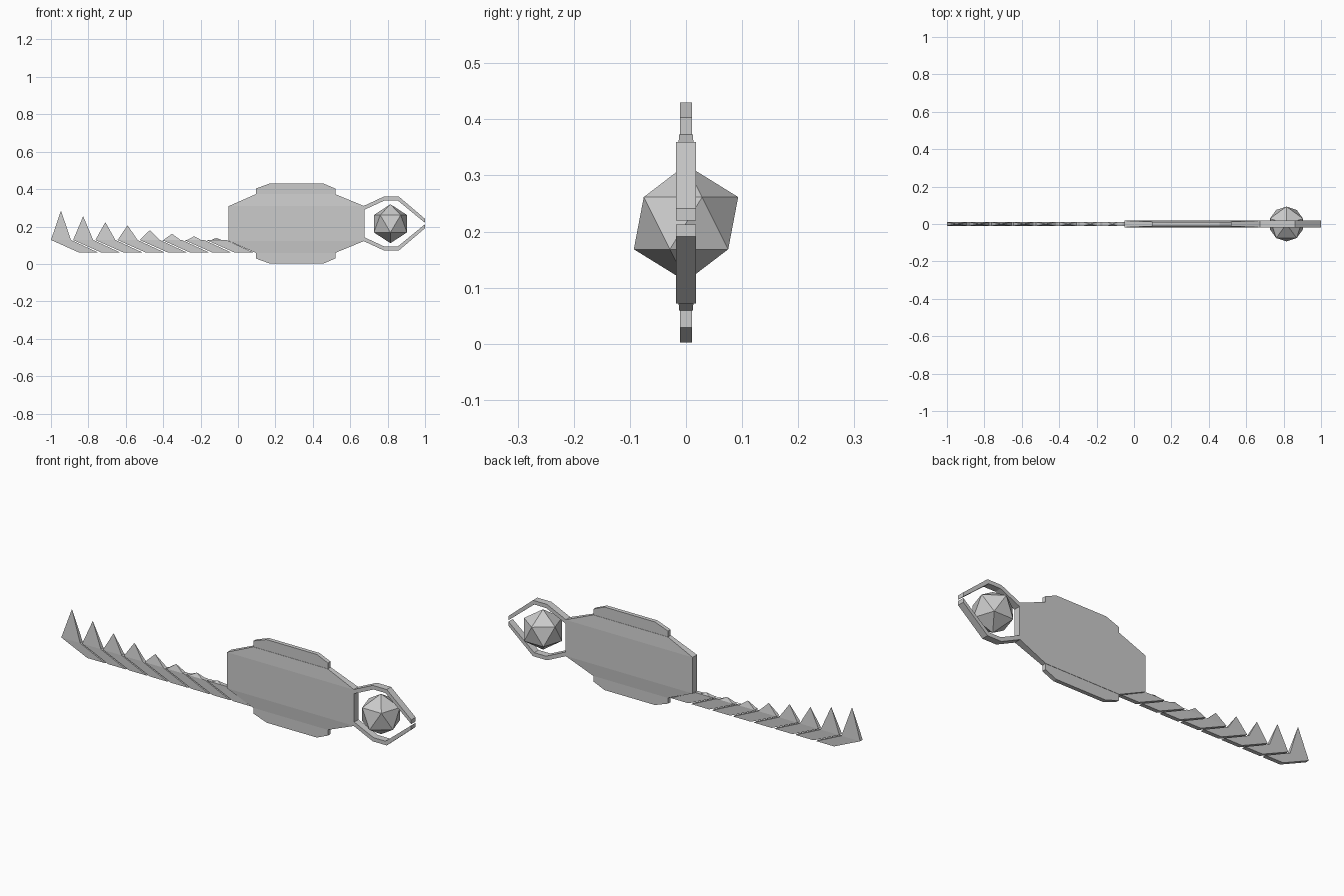
import bpy, bmesh

if "Cube" in bpy.data.objects:
    bpy.data.objects.remove(bpy.data.objects["Cube"])

ZC = 0.216  # height of the long axis

mat = bpy.data.materials.new("plain grey")
mat.diffuse_color = (0.6, 0.6, 0.6, 1)
mat.use_nodes = True
mat.node_tree.nodes["Principled BSDF"].inputs["Base Color"].default_value = mat.diffuse_color


def finish(name, bm):
    bmesh.ops.recalc_face_normals(bm, faces=bm.faces)
    me = bpy.data.meshes.new(name)
    bm.to_mesh(me)
    bm.free()
    me.materials.append(mat)
    ob = bpy.data.objects.new(name, me)
    bpy.context.collection.objects.link(ob)
    return ob


def prism(bm, pts, half):
    """Extrude an x-z outline to y = -half .. half."""
    a = [bm.verts.new((x, -half, z)) for x, z in pts]
    b = [bm.verts.new((x, half, z)) for x, z in pts]
    bm.faces.new(a)
    bm.faces.new(b[::-1])
    n = len(pts)
    for i in range(n):
        j = (i + 1) % n
        bm.faces.new((a[i], b[i], b[j], a[j]))


# Body: thick middle band that thins towards the long edges
bm = bmesh.new()
rows = []
for dz, x0, x1, t in ((-0.157, 0.095, 0.52, 0.012), (-0.093, -0.05, 0.675, 0.0178),
                      (0.093, -0.05, 0.675, 0.0178), (0.157, 0.095, 0.52, 0.012)):
    z = ZC + dz
    rows.append([bm.verts.new(p) for p in
                 ((x0, -t, z), (x1, -t, z), (x1, t, z), (x0, t, z))])
for r, s in zip(rows, rows[1:]):
    for i in range(4):
        j = (i + 1) % 4
        bm.faces.new((r[i], r[j], s[j], s[i]))
bm.faces.new(rows[0])
bm.faces.new(rows[-1])
finish("body", bm)

for side, label in ((1, "upper"), (-1, "lower")):
    # Thin flaps along the long edges of the body
    bm = bmesh.new()
    flap = [(0.095, 0.15), (0.52, 0.15), (0.52, 0.187), (0.457, 0.214),
            (0.17, 0.214), (0.095, 0.187)]
    prism(bm, [(x, ZC + side * d) for x, d in flap], 0.0104)
    finish(label + "_flap", bm)

    # Bent claw arms around the ball
    bm = bmesh.new()
    outer = [(0.67, 0.093), (0.78, 0.144), (0.86, 0.144), (1.0, 0.025)]
    inner = [(1.0, 0.0035), (0.853, 0.124), (0.785, 0.124), (0.67, 0.071)]
    prism(bm, [(x, ZC + side * d) for x, d in outer + inner], 0.0178)
    finish(label + "_claw_arm", bm)

# Ball held between the arms
bpy.ops.mesh.primitive_ico_sphere_add(subdivisions=1, radius=0.104,
                                      location=(0.815, 0, 0.215),
                                      rotation=(0, 0, 1.5707963))
ball = bpy.context.object
ball.name = "ball"
ball.data.materials.append(mat)

# Tail: slanted segments, each with a pyramid spike that shrinks to the right
spikes = [(0.157, 1), (0.127, 1), (0.095, 1), (0.078, 1),
          (0.052, 1), (0.033, 0.85), (0.02, 0.7), (0.012, 0.5)]
T = 0.0105
for k, (h, w) in enumerate(spikes):
    x = -1 + 0.1187 * k
    bm = bmesh.new()
    prism(bm, [(x, 0.128), (x + 0.107, 0.128), (x + 0.25, 0.062), (x + 0.148, 0.062)], T)
    c, r = x + 0.0535, 0.0535 * w
    base = [bm.verts.new((c + sx * r, sy * T, 0.128))
            for sx, sy in ((-1, -1), (1, -1), (1, 1), (-1, 1))]
    tip = bm.verts.new((c, 0, 0.128 + h))
    for i in range(4):
        bm.faces.new((base[i], base[(i + 1) % 4], tip))
    finish(f"tail_segment_{k + 1}", bm)
